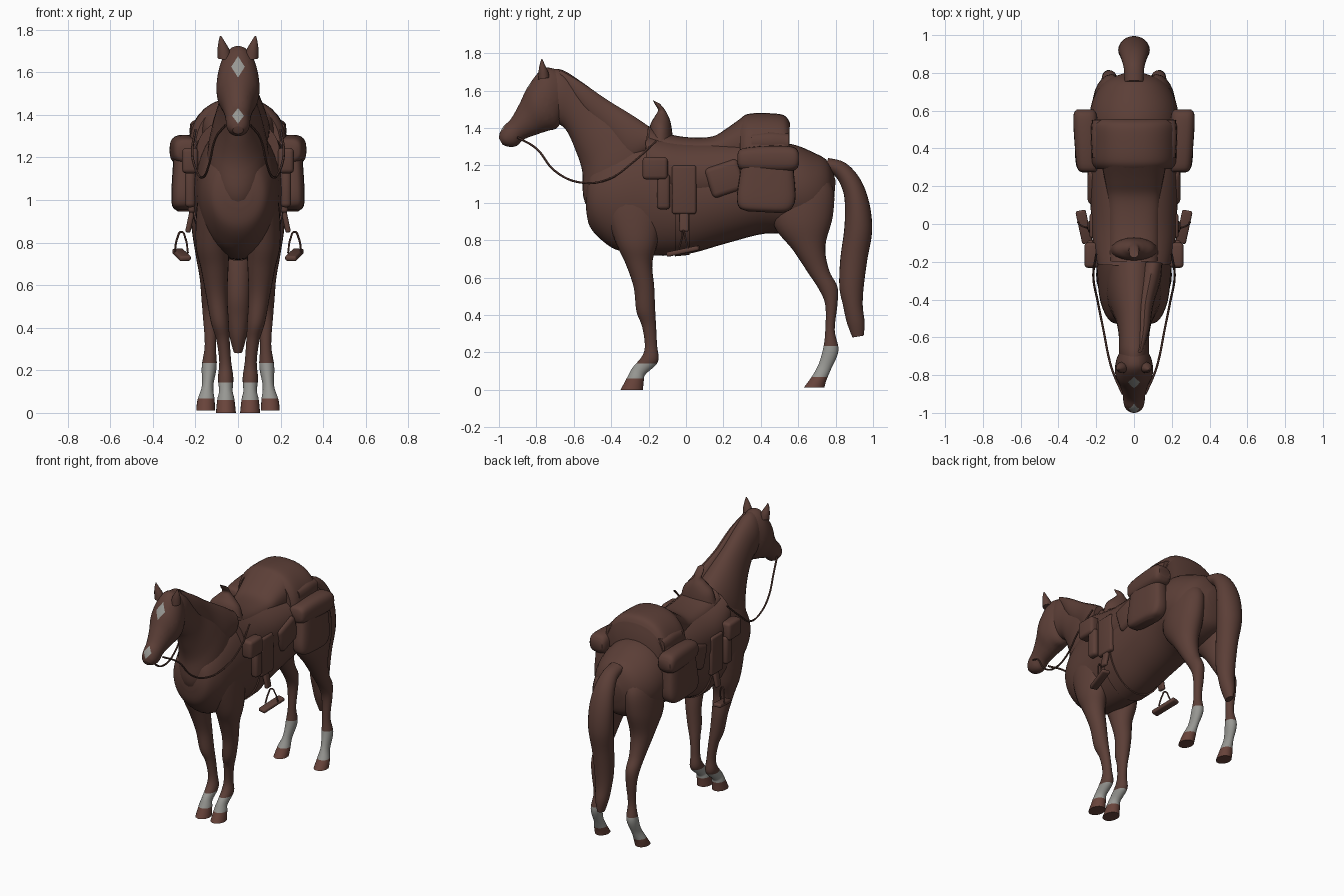
import bpy, bmesh, math
from mathutils import Vector, Matrix


def material(name, rgb):
    m = bpy.data.materials.new(name)
    m.diffuse_color = (*rgb, 1)
    return m


COAT = material("brown coat", (0.106, 0.049, 0.038))
WHITE = material("white marking", (0.31, 0.31, 0.29))
HOOF = material("hoof brown", (0.14, 0.057, 0.043))


def finish(name, bm, mirrored=False, rule=None, cuts=(), angle=40):
    """Cut colour borders, shade, colour and link a bmesh as a named part."""
    for co, no in cuts:
        bmesh.ops.bisect_plane(bm, geom=bm.verts[:] + bm.edges[:] + bm.faces[:],
                               plane_co=co, plane_no=no, dist=1e-5)
    bmesh.ops.recalc_face_normals(bm, faces=bm.faces[:])
    bm.normal_update()
    for f in bm.faces:
        f.smooth = True
        if rule:
            f.material_index = rule(f.calc_center_median(), f.normal)
    for e in bm.edges:
        e.smooth = e.calc_face_angle(0) < math.radians(angle)
    me = bpy.data.meshes.new(name)
    bm.to_mesh(me)
    bm.free()
    for m in (COAT, WHITE, HOOF):
        me.materials.append(m)
    ob = bpy.data.objects.new(name, me)
    bpy.context.collection.objects.link(ob)
    if mirrored:
        mod = ob.modifiers.new("mirror", 'MIRROR')
        mod.use_mirror_merge = False
    return ob


def loft(name, secs, n=24, sub=5, power=2.0, **kw):
    """Skin through sections (y, z of one edge, y, z of other edge, centre x, half width)."""
    rows, last = [], len(secs) - 1
    for i in range(last):
        p = [Vector(secs[min(max(j, 0), last)]) for j in range(i - 1, i + 3)]
        for k in range(sub):
            t = k / sub
            rows.append(0.5 * (2 * p[1] + (p[2] - p[0]) * t
                               + (2 * p[0] - 5 * p[1] + 4 * p[2] - p[3]) * t * t
                               + (3 * p[1] - p[0] - 3 * p[2] + p[3]) * t ** 3))
    rows.append(Vector(secs[-1]))
    bm, rings = bmesh.new(), []
    for y1, z1, y2, z2, x, rx in rows:
        ring = []
        for j in range(n):
            a = math.tau * j / n
            c, s = (math.copysign(abs(v) ** (2 / power), v) for v in (math.cos(a), math.sin(a)))
            ring.append(bm.verts.new((x + rx * c, (y1 + y2) / 2 + s * (y1 - y2) / 2,
                                      (z1 + z2) / 2 + s * (z1 - z2) / 2)))
        rings.append(ring)
    for a, b in zip(rings, rings[1:]):
        for j in range(n):
            k = (j + 1) % n
            bm.faces.new((a[j], a[k], b[k], b[j]))
    bm.faces.new(rings[0])
    bm.faces.new(rings[-1])
    return finish(name, bm, **kw)


def box(name, centre, size, bevel=0.02, rot=(0, 0, 0)):
    """Mirrored rounded box, tilted by rot degrees."""
    bm = bmesh.new()
    bmesh.ops.create_cube(bm, size=1)
    bmesh.ops.scale(bm, vec=size, verts=bm.verts)
    bmesh.ops.bevel(bm, geom=bm.edges[:], offset=bevel, segments=3, profile=0.5, affect='EDGES')
    m = Matrix.Translation(centre)
    for ax, r in zip("XYZ", rot):
        m = m @ Matrix.Rotation(math.radians(r), 4, ax)
    bm.transform(m)
    return finish(name, bm, True)


def cord(name, pts, radius):
    """Thin mirrored strap along a smooth path."""
    cu = bpy.data.curves.new(name, 'CURVE')
    cu.dimensions, cu.bevel_depth, cu.bevel_resolution = '3D', radius, 1
    sp = cu.splines.new('BEZIER')
    sp.bezier_points.add(len(pts) - 1)
    for b, p in zip(sp.bezier_points, pts):
        b.co = p
        b.handle_left_type = b.handle_right_type = 'AUTO'
    tmp = bpy.data.objects.new(name + " path", cu)
    bpy.context.collection.objects.link(tmp)
    bm = bmesh.new()
    bm.from_mesh(tmp.evaluated_get(bpy.context.evaluated_depsgraph_get()).to_mesh())
    bpy.data.objects.remove(tmp)
    return finish(name, bm, True)


# Trunk from chest to rump
loft("body", [(-.535, 1.07, -.535, .97, 0, .06), (-.515, 1.18, -.515, .875, 0, .125),
              (-.45, 1.26, -.45, .80, 0, .165), (-.36, 1.32, -.36, .745, 0, .187),
              (-.2, 1.37, -.2, .72, 0, .20), (0, 1.33, 0, .725, 0, .215),
              (.2, 1.32, .22, .785, 0, .225), (.4, 1.32, .42, .835, 0, .23),
              (.56, 1.315, .58, .83, 0, .235), (.68, 1.27, .68, .85, 0, .21),
              (.76, 1.22, .76, .9, 0, .15), (.80, 1.12, .79, 1.0, 0, .06)], n=36)
# Neck
loft("neck", [(-.1, 1.36, -.42, .85, 0, .14), (-.2, 1.41, -.54, 1.0, 0, .145),
              (-.32, 1.485, -.555, 1.17, 0, .12), (-.45, 1.57, -.59, 1.28, 0, .092),
              (-.57, 1.655, -.635, 1.38, 0, .08), (-.66, 1.71, -.68, 1.42, 0, .08),
              (-.73, 1.715, -.74, 1.42, 0, .075)], n=32)

# Head, with white forehead diamond and nose spot cut into the skin
MARKS = [(1.625, .032, .05), (1.395, .028, .037)]  # height, half width, half height


def face_marks(c, nrm):
    return int(nrm.y < -.25 and c.y < -.75 and
               any(abs(c.x) / w + abs(c.z - z) / h < 1 for z, w, h in MARKS))


loft("head", [(-.67, 1.705, -.66, 1.45, 0, .07), (-.76, 1.72, -.69, 1.40, 0, .095),
              (-.84, 1.63, -.74, 1.385, 0, .10), (-.89, 1.53, -.80, 1.365, 0, .076),
              (-.935, 1.45, -.865, 1.34, 0, .06), (-.975, 1.41, -.905, 1.305, 0, .056),
              (-.995, 1.375, -.945, 1.30, 0, .046), (-1.0, 1.345, -.98, 1.31, 0, .025)],
     n=40, sub=6, rule=face_marks,
     cuts=[((s * w, 0, z), (s * h, 0, t * w)) for z, w, h in MARKS
           for s in (1, -1) for t in (1, -1)])
# Ears and mane
loft("ear", [(-.79, 1.66, -.73, 1.67, .062, .033), (-.788, 1.705, -.738, 1.705, .068, .028),
             (-.782, 1.74, -.755, 1.74, .076, .016), (-.773, 1.77, -.768, 1.77, .082, .003)],
     n=12, mirrored=True)
loft("mane", [(-.68, 1.715, -.66, 1.64, .03, .015), (-.56, 1.645, -.56, 1.50, .05, .032),
              (-.42, 1.55, -.44, 1.37, .06, .042), (-.29, 1.47, -.32, 1.22, .085, .055),
              (-.2, 1.41, -.22, 1.26, .10, .05)], n=16)


# Legs with white socks and hooves, cut and coloured by height
def sock(top, hoof):
    return dict(mirrored=True, rule=lambda c, nrm: 2 if c.z < hoof else 1 if c.z < top else 0,
                cuts=[((0, 0, z), (0, 0, 1)) for z in (top, hoof)])


loft("front_leg", [(-.40, 1.16, -.2, 1.16, .10, .05), (-.44, 1.0, -.13, 1.0, .115, .075),
                   (-.38, .8, -.15, .8, .12, .08), (-.325, .68, -.18, .68, .11, .065),
                   (-.28, .55, -.17, .55, .10, .05), (-.265, .42, -.165, .43, .085, .042),
                   (-.235, .34, -.16, .34, .07, .031), (-.22, .24, -.155, .24, .06, .028),
                   (-.235, .18, -.15, .15, .058, .036), (-.285, .12, -.215, .085, .057, .032),
                   (-.31, .075, -.225, .055, .057, .040), (-.35, 0, -.23, 0, .057, .047)],
     **sock(.142, .06))
loft("hind_leg", [(.5, 1.2, .70, 1.2, .10, .05), (.46, 1.05, .785, 1.08, .115, .09),
                  (.47, .88, .785, .93, .125, .095), (.57, .75, .745, .77, .13, .072),
                  (.65, .63, .765, .64, .13, .05), (.715, .53, .81, .55, .13, .042),
                  (.745, .45, .81, .46, .13, .035), (.745, .32, .795, .32, .13, .026),
                  (.735, .23, .815, .21, .135, .035), (.71, .14, .775, .11, .143, .027),
                  (.675, .075, .75, .05, .15, .040), (.63, .012, .74, .012, .152, .044)],
     **sock(.235, .068))
# Tail
loft("tail", [(.76, 1.24, .74, 1.17, 0, .05), (.85, 1.215, .80, 1.14, 0, .054),
              (.93, 1.13, .84, 1.06, 0, .07), (.98, 1.0, .85, .97, 0, .082),
              (.995, .85, .845, .85, 0, .082), (.97, .7, .825, .7, 0, .068),
              (.95, .55, .82, .55, 0, .06), (.945, .45, .84, .45, 0, .052),
              (.955, .36, .86, .36, 0, .04), (.95, .29, .89, .28, 0, .02)])

# Saddle blanket, seat, girth and pommel horn
loft("saddle_blanket", [(-.22, 1.385, -.2, 1.06, 0, .195), (-.1, 1.35, -.1, 1.0, 0, .218),
                        (.05, 1.335, .05, .96, 0, .228), (.31, 1.34, .3, 1.0, 0, .236)],
     n=36, power=2.15)
loft("seat", [(-.2, 1.41, -.19, 1.2, 0, .13), (-.1, 1.37, -.1, 1.2, 0, .135),
              (.02, 1.35, .02, 1.2, 0, .135), (.14, 1.355, .14, 1.2, 0, .14),
              (.22, 1.40, .2, 1.2, 0, .15), (.31, 1.465, .3, 1.2, 0, .17)], n=36, power=2.4)
loft("girth", [(-.06, 1.3, -.06, .714, 0, .216), (.02, 1.3, .02, .722, 0, .223)], n=36, sub=1)
loft("pommel", [(-.205, 1.34, -.07, 1.33, 0, .125), (-.19, 1.42, -.075, 1.39, 0, .105),
                (-.165, 1.465, -.085, 1.44, 0, .06), (-.15, 1.495, -.10, 1.475, 0, .028),
                (-.165, 1.525, -.118, 1.505, 0, .028), (-.178, 1.55, -.14, 1.53, 0, .024)], n=20)
# Bedroll behind the seat
loft("bedroll", [(.29, 1.45, .29, 1.02, 0, .20), (.33, 1.475, .32, 1.0, 0, .225),
                 (.42, 1.48, .42, .98, 0, .233), (.52, 1.47, .52, 1.0, 0, .233),
                 (.555, 1.43, .55, 1.04, 0, .215)], n=36, power=2.3)
loft("bedroll_flap", [(.35, 1.38, .35, 1.26, 0, .222), (.46, 1.39, .46, 1.26, 0, .228),
                      (.55, 1.38, .55, 1.26, 0, .222)], power=4)

# Soft saddlebags with rolled flaps, and side pouches
loft("saddlebag", [(.33, .955, .51, .945, .255, .03), (.285, .975, .56, .965, .258, .05),
                   (.272, 1.03, .585, 1.02, .255, .058), (.285, 1.13, .58, 1.13, .252, .056),
                   (.30, 1.23, .57, 1.23, .25, .05)], n=28, power=3.5, mirrored=True)
loft("saddlebag_flap", [(.275, 1.26, .275, 1.21, .235, .04), (.30, 1.29, .30, 1.175, .243, .058),
                        (.43, 1.305, .43, 1.165, .25, .065), (.57, 1.30, .57, 1.17, .258, .063),
                        (.605, 1.265, .605, 1.205, .258, .045)], n=24, power=2.8, mirrored=True)
box("rear_skirt", (.215, .21, 1.13), (.06, .19, .17), .028, (18, 0, 0))
box("front_pouch", (.225, -.165, 1.185), (.075, .135, .12), .02)
box("pouch_strap", (.225, -.12, 1.06), (.05, .07, .19), .02)
box("side_flap", (.218, -.01, 1.07), (.035, .13, .26), .014)
box("fender", (.222, -.01, .915), (.025, .05, .14), .01, (0, -12, 0))

# Stirrups
box("stirrup_tread", (.265, -.015, .742), (.055, .18, .026), .01, (12, 0, -12))
cord("stirrup_frame", [(.235, -.04, .75), (.247, -.02, .82), (.265, -.015, .85),
                       (.285, -.005, .82), (.297, .01, .755)], .005)
# Reins
cord("rein", [(.06, -.90, 1.35), (.105, -.80, 1.29), (.135, -.70, 1.17), (.16, -.57, 1.11),
              (.19, -.42, 1.125), (.215, -.28, 1.22), (.20, -.16, 1.33)], .006)
